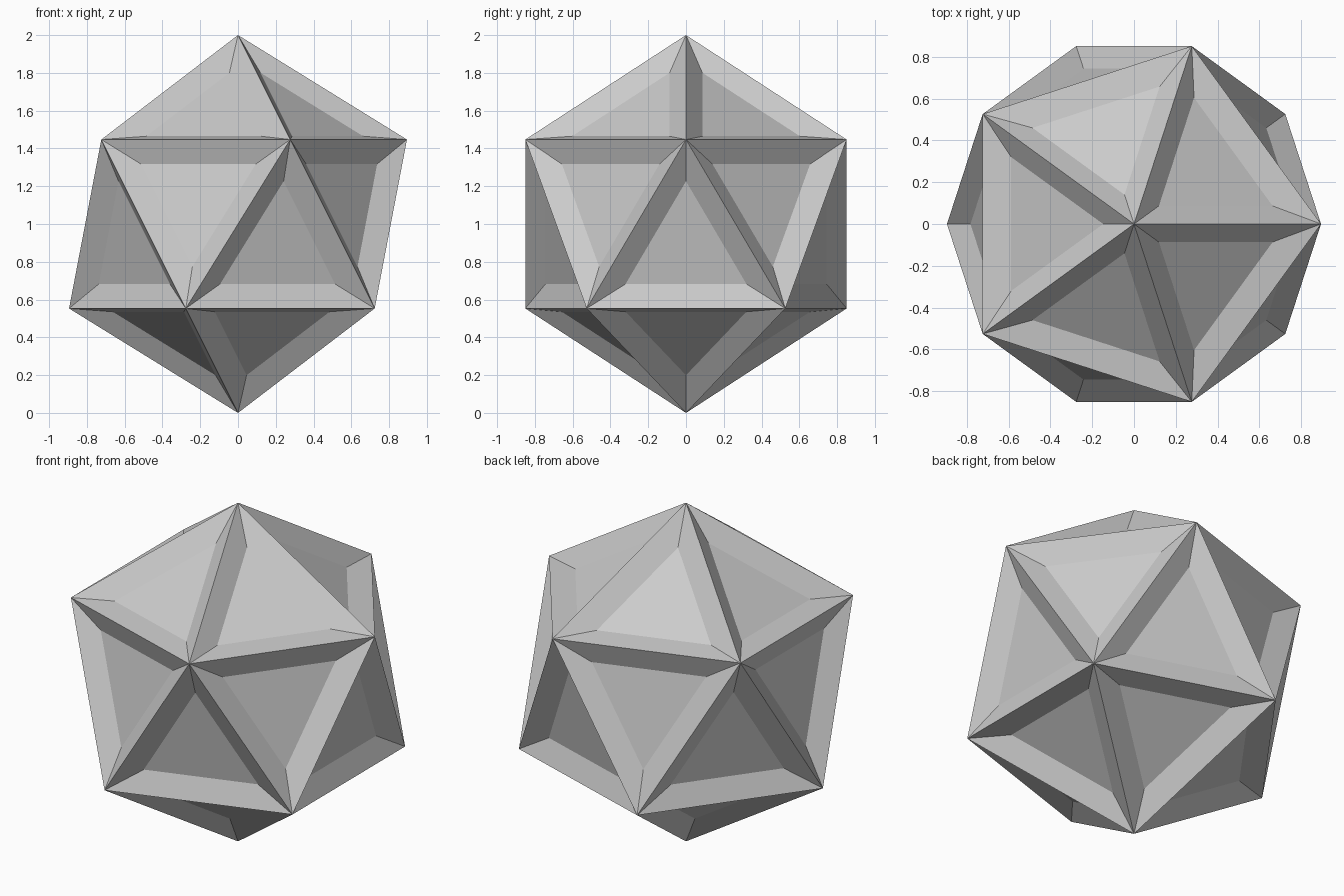
import bpy
import bmesh

if "Cube" in bpy.data.objects:
    bpy.data.objects.remove(bpy.data.objects["Cube"])

# Icosahedron body standing on one vertex
bm = bmesh.new()
bmesh.ops.create_icosphere(bm, subdivisions=1, radius=1.0)
bmesh.ops.translate(bm, verts=bm.verts, vec=(0, 0, 1))
bm.normal_update()

# Sunken triangular panel in every face, bevelled down from the ridges
bmesh.ops.inset_individual(bm, faces=bm.faces[:], thickness=0.119,
                           depth=-0.069, use_even_offset=True)
bm.normal_update()
for f in bm.faces:
    f.smooth = False

mesh = bpy.data.meshes.new("faceted_ball")
bm.to_mesh(mesh)
bm.free()
ball = bpy.data.objects.new("faceted_ball", mesh)
bpy.context.collection.objects.link(ball)
